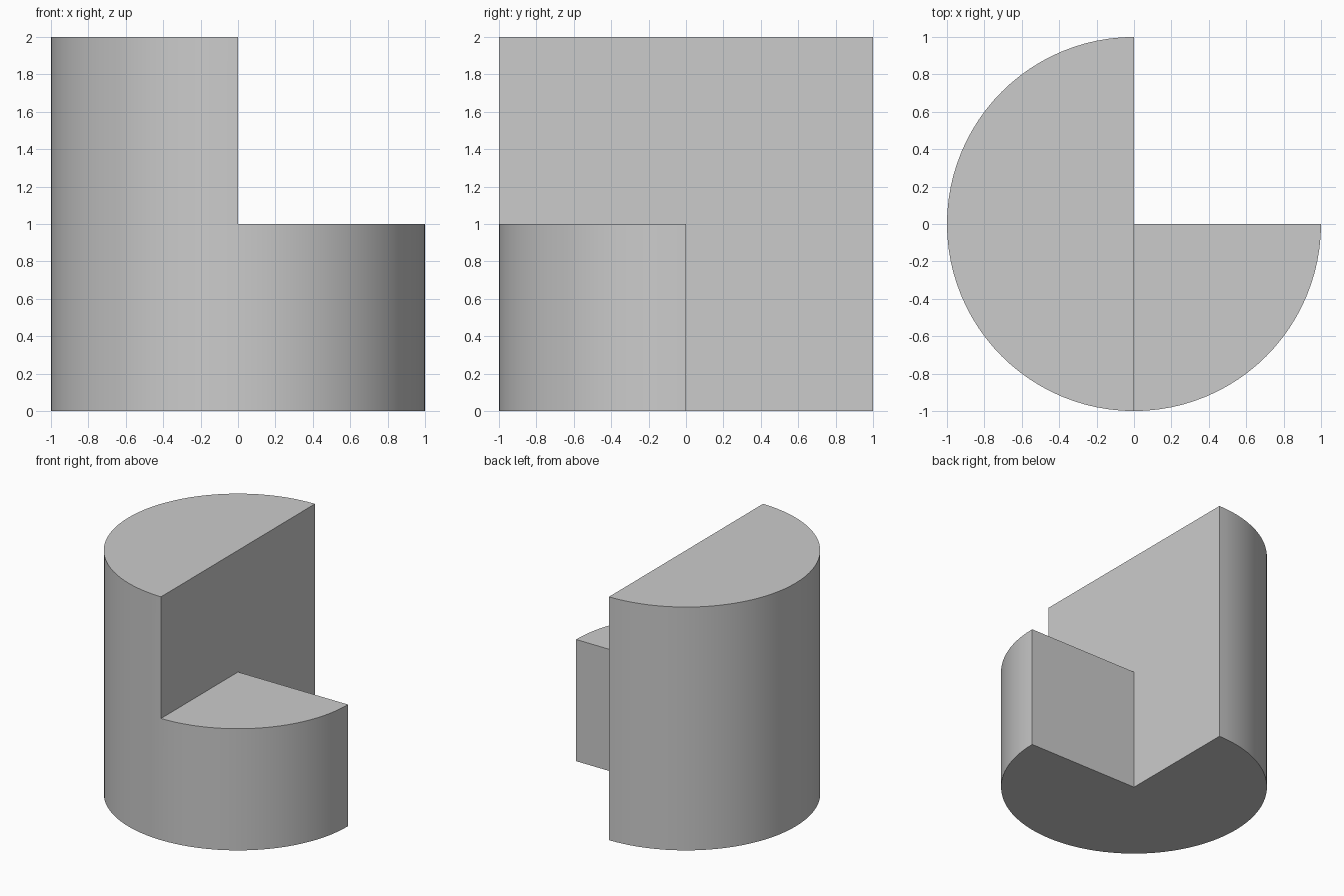
import bpy, bmesh
from math import cos, sin, pi, radians

if "Cube" in bpy.data.objects:
    bpy.data.objects.remove(bpy.data.objects["Cube"])

STEP = 96  # segments in a full circle


def wedge(bm, a0, a1, z0, z1):
    """Pie-slice prism between two angles (in degrees)."""
    n = round(STEP * (a1 - a0) / 360)
    angles = [radians(a0 + (a1 - a0) * i / n) for i in range(n + 1)]
    ring = [(0, 0)] + [(cos(a), sin(a)) for a in angles]
    low = [bm.verts.new((x, y, z0)) for x, y in ring]
    high = [bm.verts.new((x, y, z1)) for x, y in ring]
    bm.faces.new(low[::-1])
    bm.faces.new(high)
    for i in range(len(ring)):
        j = (i + 1) % len(ring)
        bm.faces.new((low[i], low[j], high[j], high[i]))


bm = bmesh.new()
# tall half cylinder (two layers) and low quarter step
wedge(bm, 90, 270, 0, 1)
wedge(bm, 90, 270, 1, 2)
wedge(bm, 270, 360, 0, 1)


def internal(face):
    co = [v.co for v in face.verts]
    between_layers = all(abs(c.z - 1) < 1e-4 for c in co) and all(c.x < 1e-4 for c in co)
    behind_step = all(abs(c.x) < 1e-4 and c.y < 1e-4 and c.z < 1.001 for c in co)
    return between_layers or behind_step


# fuse the wedges into one clean solid
bmesh.ops.delete(bm, geom=[f for f in bm.faces if internal(f)], context='FACES')
bmesh.ops.remove_doubles(bm, verts=bm.verts[:], dist=1e-4)
bmesh.ops.dissolve_limit(bm, angle_limit=radians(0.5), verts=bm.verts[:], edges=bm.edges[:])
bmesh.ops.recalc_face_normals(bm, faces=bm.faces[:])

mesh = bpy.data.meshes.new("stepped_cylinder")
bm.to_mesh(mesh)
bm.free()
obj = bpy.data.objects.new("stepped_cylinder", mesh)
bpy.context.collection.objects.link(obj)

# smooth curved wall, sharp edges
bpy.context.view_layer.objects.active = obj
obj.select_set(True)
bpy.ops.object.shade_smooth_by_angle(angle=radians(30))
